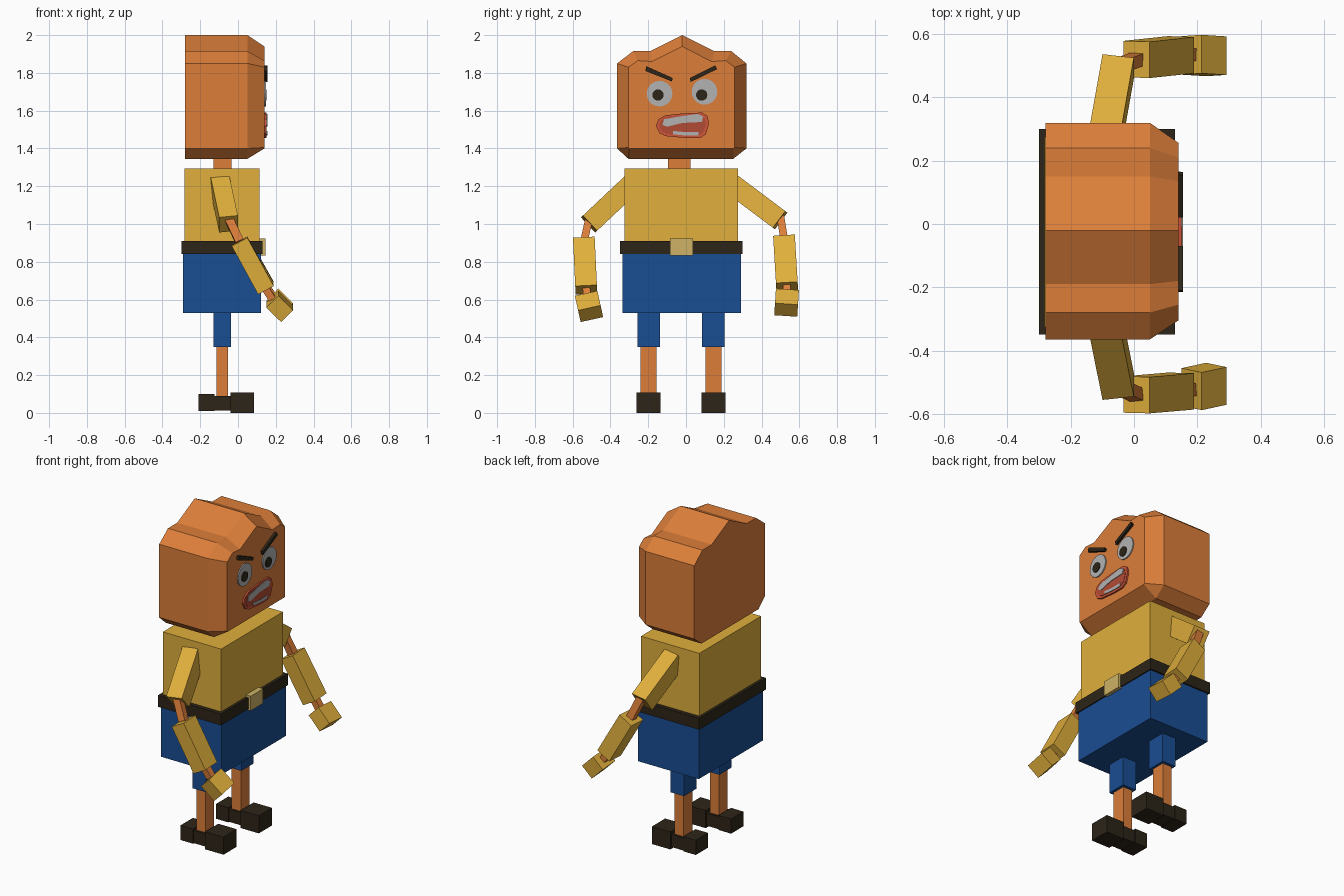
import bpy, math
from mathutils import Vector, Matrix

if "Cube" in bpy.data.objects:
    bpy.data.objects.remove(bpy.data.objects["Cube"])


def material(name, rgb):
    m = bpy.data.materials.new(name)
    m.diffuse_color = (*rgb, 1)
    m.use_nodes = True
    m.node_tree.nodes["Principled BSDF"].inputs["Base Color"].default_value = m.diffuse_color
    return m


SKIN = material("skin", (0.72, 0.21, 0.042))
YELLOW = material("yellow", (0.75, 0.43, 0.046))
BLUE = material("blue", (0.01, 0.075, 0.29))
DARK = material("dark", (0.026, 0.018, 0.009))
BUCKLE = material("buckle", (0.62, 0.45, 0.13))
RED = material("red", (0.62, 0.09, 0.04))
DEEP_RED = material("deep_red", (0.45, 0.07, 0.035))
WHITE = material("white", (0.45, 0.45, 0.45))


def mesh(name, verts, faces, mat):
    me = bpy.data.meshes.new(name)
    me.from_pydata(verts, [], faces)
    me.materials.append(mat)
    ob = bpy.data.objects.new(name, me)
    bpy.context.collection.objects.link(ob)
    return ob


def loft(name, rings, mat):
    """Closed skin through (x, [(y, z)...]) rings, counter-clockwise seen from +x."""
    n = len(rings[0][1])
    verts = [(x, y, z) for x, pts in rings for y, z in pts]
    faces = [tuple(reversed(range(n))), tuple(range(len(verts) - n, len(verts)))]
    for r in range(len(rings) - 1):
        for i in range(n):
            a, b = r * n + i, r * n + (i + 1) % n
            faces.append((a, b, b + n, a + n))
    return mesh(name, verts, faces, mat)


def box(name, x, y, z, mat):
    ring = [(y[0], z[0]), (y[1], z[0]), (y[1], z[1]), (y[0], z[1])]
    return loft(name, [(x[0], ring), (x[1], ring)], mat)


def limb(name, p, q, wx, wy, mat):
    """Box whose length runs from p to q."""
    p, q = Vector(p), Vector(q)
    az = (q - p).normalized()
    ax = Vector((1, 0, 0))
    ax = (ax - az * ax.dot(az)).normalized()
    ay = az.cross(ax)
    ob = box(name, (-wx / 2, wx / 2), (-wy / 2, wy / 2), (0, (q - p).length), mat)
    rot = Matrix((ax, ay, az)).transposed().to_4x4()
    ob.matrix_world = Matrix.Translation(p) @ rot
    return ob


def disc(name, y, z, r, x, mat):
    pts = [(y + r * math.cos(a * math.tau / 20), z + r * math.sin(a * math.tau / 20))
           for a in range(20)]
    return loft(name, [(0.13, pts), (x, pts)], mat)


# head: peaked block with a chamfered face side
outer = [(-0.305, 1.345), (0.25, 1.345), (0.32, 1.40), (0.32, 1.85), (0.24, 1.915), (0.15, 1.915),
         (-0.02, 2.0), (-0.19, 1.915), (-0.28, 1.915), (-0.365, 1.85), (-0.365, 1.40)]
inner = [(-0.30, 1.40), (0.252, 1.40), (0.257, 1.405), (0.257, 1.83), (0.21, 1.865), (0.135, 1.86),
         (-0.02, 1.94), (-0.18, 1.86), (-0.255, 1.865), (-0.305, 1.83), (-0.305, 1.405)]
loft("head", [(-0.28, outer), (0.05, outer), (0.14, inner)], SKIN)

# eyes and brows
for side, ey, ez, py in (("left", -0.14, 1.69, -0.148), ("right", 0.098, 1.70, 0.083)):
    disc(side + "_eye", ey, ez, 0.068, 0.147, WHITE)
    disc(side + "_pupil", py, 1.683, 0.03, 0.152, DARK)
for name, pts in (
        ("left_brow", [(-0.215, 1.81), (-0.075, 1.755), (-0.07, 1.773), (-0.21, 1.835)]),
        ("right_brow", [(0.025, 1.752), (0.165, 1.82), (0.155, 1.84), (0.02, 1.773)])):
    loft(name, [(0.13, pts), (0.155, pts)], DARK)

# mouth: lips, inside and teeth
lips = [(-0.16, 1.52), (-0.14, 1.48), (-0.105, 1.465), (0.0, 1.455), (0.075, 1.455), (0.105, 1.475),
        (0.122, 1.53), (0.115, 1.57), (0.085, 1.59), (-0.02, 1.585), (-0.11, 1.575), (-0.145, 1.555)]
loft("lips", [(0.13, lips), (0.15, lips)], RED)
inside = [(-0.02 + (y + 0.02) * 0.88, 1.523 + (z - 1.523) * 0.8) for y, z in lips]
loft("mouth_inside", [(0.14, inside), (0.152, inside)], DEEP_RED)
upper = [(-0.125, 1.525), (-0.10, 1.515), (-0.02, 1.535), (0.085, 1.54), (0.09, 1.57),
         (0.06, 1.583), (-0.03, 1.57), (-0.115, 1.555)]
lower = [(-0.07, 1.475), (0.0, 1.468), (0.065, 1.468), (0.065, 1.488), (0.0, 1.486), (-0.07, 1.493)]
for name, pts in (("upper_teeth", upper), ("lower_teeth", lower)):
    loft(name, [(0.14, pts), (0.155, pts)], WHITE)

# torso
box("neck", (-0.13, -0.035), (-0.095, 0.025), (1.28, 1.36), SKIN)
box("shirt", (-0.283, 0.113), (-0.325, 0.275), (0.90, 1.295), YELLOW)
box("belt", (-0.30, 0.13), (-0.35, 0.30), (0.84, 0.91), DARK)
box("trousers", (-0.29, 0.123), (-0.335, 0.29), (0.53, 0.85), BLUE)
box("buckle", (0.11, 0.145), (-0.085, 0.038), (0.832, 0.922), BUCKLE)

# legs and shoes
for side, c in (("left", -0.198), ("right", 0.145)):
    box(side + "_trouser_leg", (-0.13, -0.037), (c - 0.06, c + 0.06), (0.35, 0.54), BLUE)
    box(side + "_shin", (-0.115, -0.053), (c - 0.042, c + 0.042), (0.08, 0.36), SKIN)
    box(side + "_heel", (-0.21, -0.125), (c - 0.06, c + 0.06), (0.01, 0.10), DARK)
    box(side + "_instep", (-0.13, -0.035), (c - 0.055, c + 0.055), (0.012, 0.09), DARK)
    box(side + "_toe", (-0.04, 0.085), (c - 0.064, c + 0.064), (0.0, 0.108), DARK)

# arms: each pose is a list of joints along the arm
poses = {
    "left": [(-0.095, -0.29, 1.21), (-0.05, -0.513, 1.0), (0.008, -0.54, 0.908),
             (0.148, -0.528, 0.652), (0.182, -0.522, 0.602), (0.26, -0.505, 0.525)],
    "right": [(-0.095, 0.245, 1.21), (-0.05, 0.498, 1.02), (0.008, 0.52, 0.918),
              (0.148, 0.535, 0.668), (0.182, 0.535, 0.622), (0.26, 0.53, 0.545)],
}
for side, (shoulder, elbow, fore, wrist, palm, tip) in poses.items():
    limb(side + "_upper_arm", shoulder, elbow, 0.10, 0.11, YELLOW)
    limb(side + "_elbow", Vector(elbow) + Vector((0, 0, 0.03)), fore, 0.045, 0.04, SKIN)
    limb(side + "_forearm", fore, wrist, 0.094, 0.115, YELLOW)
    limb(side + "_wrist", Vector(wrist).lerp(Vector(fore), 0.1), palm, 0.04, 0.04, SKIN)
    limb(side + "_hand", palm, tip, 0.09, 0.122, YELLOW)
